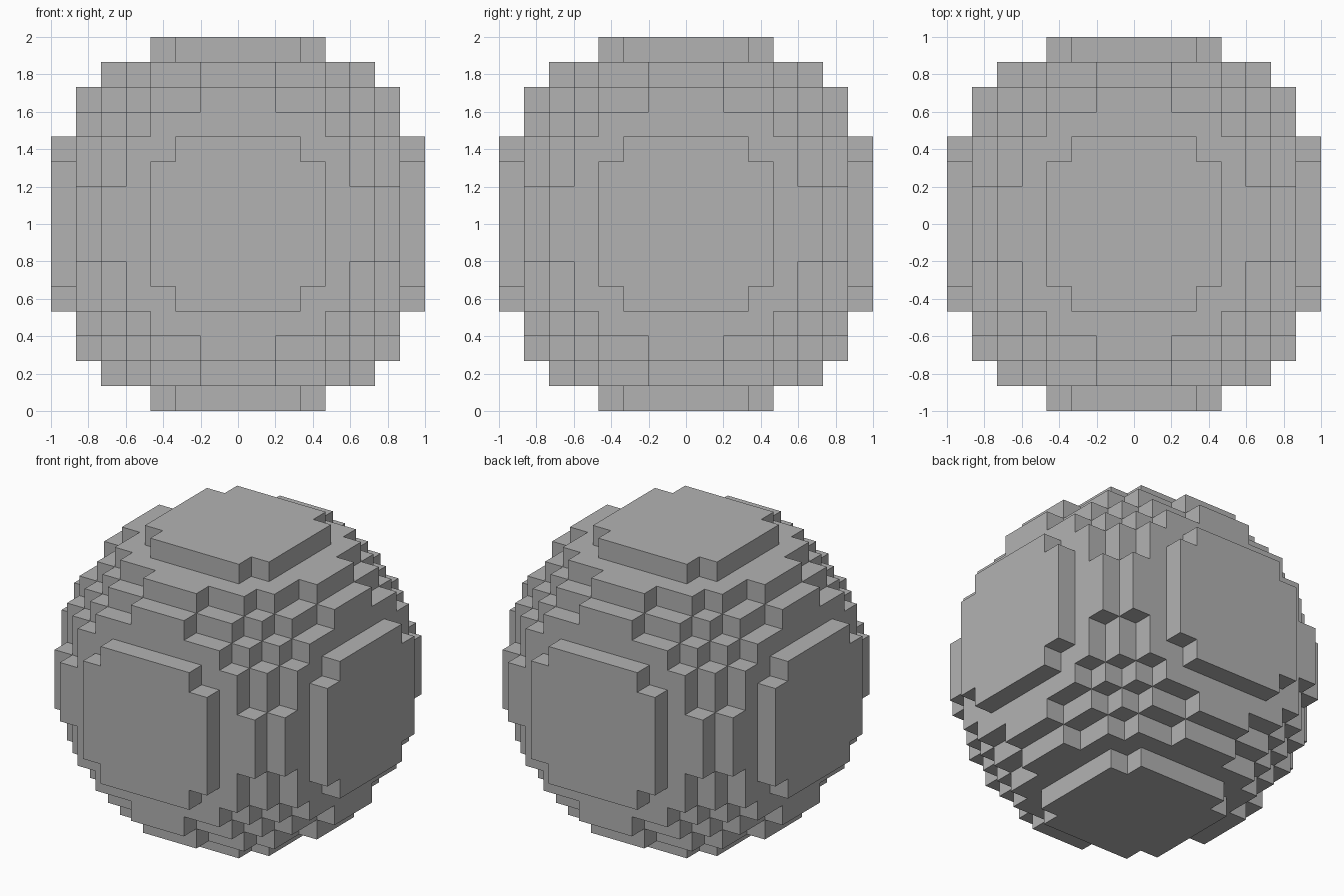
import bpy, bmesh
from mathutils import Vector

if "Cube" in bpy.data.objects:
    bpy.data.objects.remove(bpy.data.objects["Cube"])

N = 7                # blocks from the centre block to the outside
S = 2 / (2 * N + 1)  # block size
LIMIT = 62           # squared radius, in blocks


def inside(p):
    return p[0] ** 2 + p[1] ** 2 + p[2] ** 2 <= LIMIT


# Block ball: keep only block sides that face empty space
bm = bmesh.new()
corners = {}


def corner(p):
    key = tuple(round(2 * c) for c in p)
    if key not in corners:
        corners[key] = bm.verts.new((p[0] * S, p[1] * S, p[2] * S + 1))
    return corners[key]


span = range(-N, N + 1)
for block in (Vector((x, y, z)) for x in span for y in span for z in span):
    if not inside(block):
        continue
    for axis in range(3):
        for sign in (-1, 1):
            n = Vector((0, 0, 0))
            n[axis] = sign
            if inside(block + n):
                continue
            u = Vector((0, 0, 0))
            u[(axis + 1) % 3] = 1
            v = n.cross(u)
            bm.faces.new([corner(block + (n + u * a + v * b) / 2)
                          for a, b in ((-1, -1), (1, -1), (1, 1), (-1, 1))])

mesh = bpy.data.meshes.new("block_ball")
bm.to_mesh(mesh)
bm.free()
ball = bpy.data.objects.new("block_ball", mesh)
bpy.context.collection.objects.link(ball)

# Plain grey
grey = bpy.data.materials.new("grey")
grey.diffuse_color = (0.448, 0.448, 0.448, 1)
grey.use_nodes = True
grey.node_tree.nodes["Principled BSDF"].inputs["Base Color"].default_value = grey.diffuse_color
mesh.materials.append(grey)
